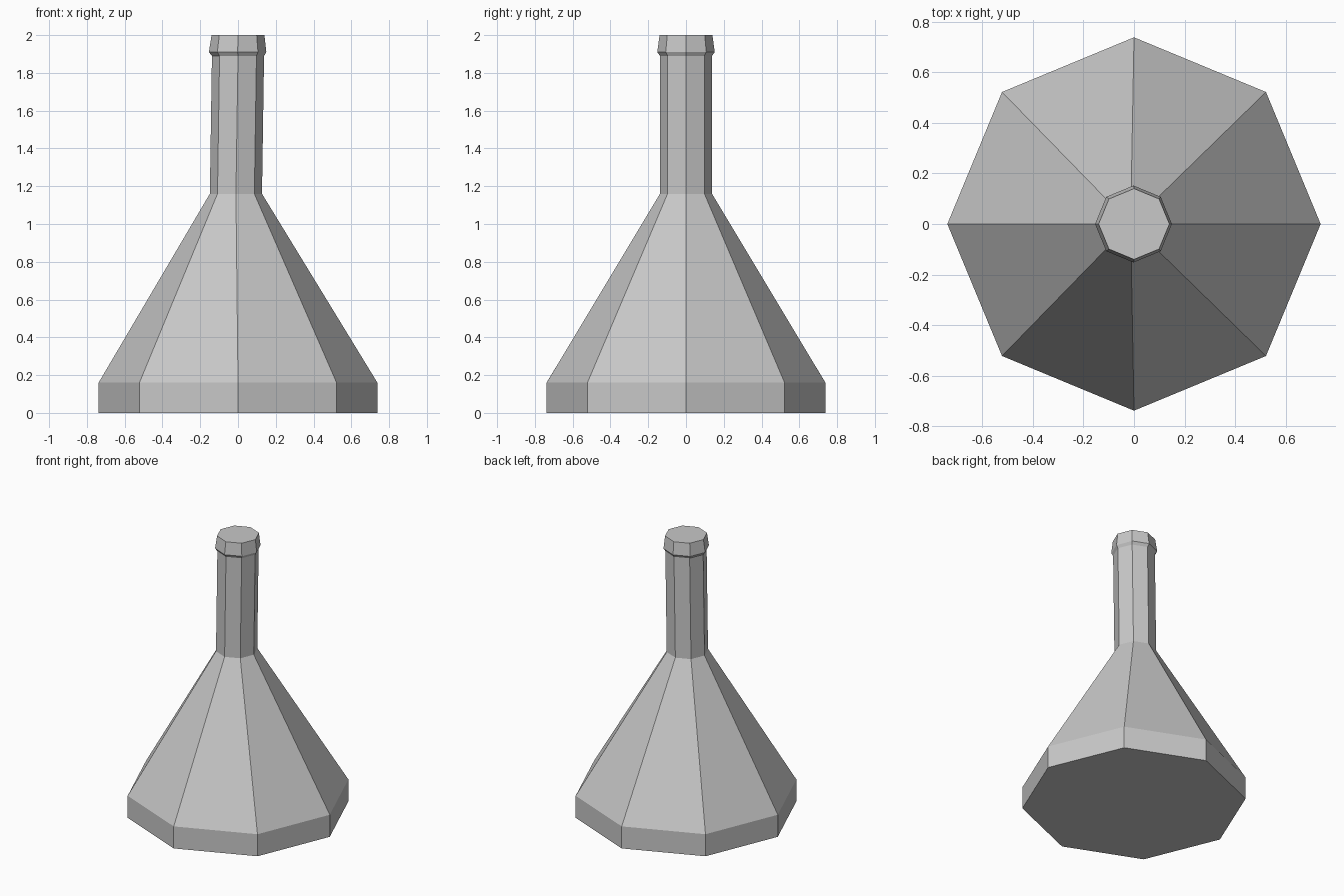
import bpy, bmesh
from math import cos, sin, tau

cube = bpy.data.objects.get("Cube")
if cube:
    bpy.data.objects.remove(cube, do_unlink=True)

SIDES = 8

# Single plain grey
grey = bpy.data.materials.new("plain grey")
grey.use_nodes = True
colour = (0.58, 0.58, 0.58, 1)
grey.diffuse_color = colour
grey.node_tree.nodes["Principled BSDF"].inputs["Base Color"].default_value = colour

# Flask profile: height, radius, sideways drift of the ring centre
profile = [
    (0.00, 0.738, 0.0),      # foot
    (0.16, 0.738, 0.0),      # shoulder of the foot
    (1.16, 0.138, -0.011),   # cone meets neck
    (1.89, 0.138, 0.0),      # top of neck
    (1.91, 0.152, -0.002),   # lip flare
    (2.00, 0.140, 0.0),      # rim
]

# Loft the octagonal rings, then cap both ends
bm = bmesh.new()
rings = []
for z, r, dx in profile:
    rings.append([bm.verts.new((dx + r * cos(tau * i / SIDES), r * sin(tau * i / SIDES), z))
                  for i in range(SIDES)])
for low, high in zip(rings, rings[1:]):
    for i in range(SIDES):
        j = (i + 1) % SIDES
        bm.faces.new((low[i], low[j], high[j], high[i]))
bm.faces.new(rings[0][::-1])
bm.faces.new(rings[-1])
bmesh.ops.recalc_face_normals(bm, faces=bm.faces)

mesh = bpy.data.meshes.new("flask")
bm.to_mesh(mesh)
bm.free()
mesh.materials.append(grey)
flask = bpy.data.objects.new("flask", mesh)
bpy.context.collection.objects.link(flask)
